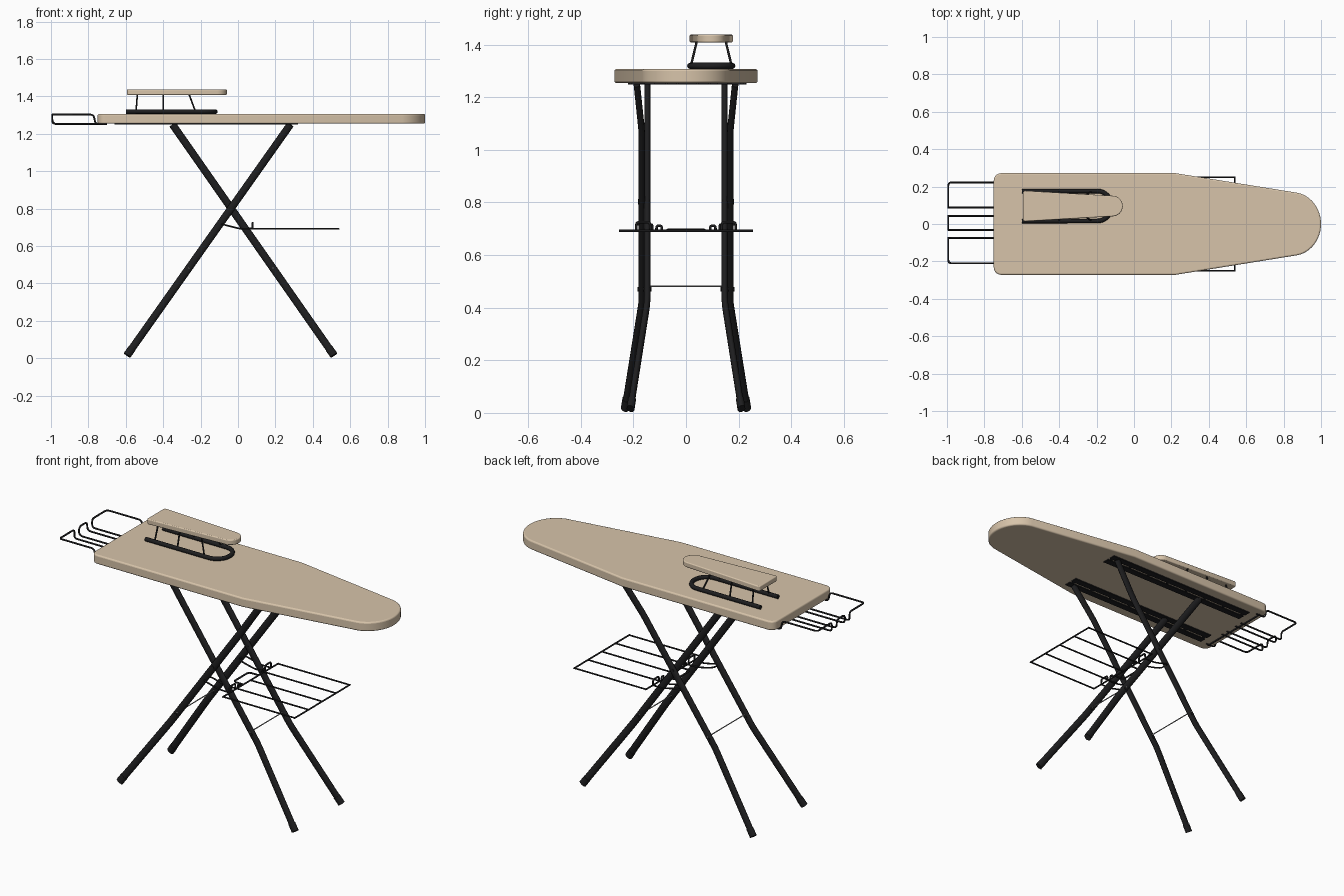
import bpy, bmesh, math
from mathutils import Vector

cube = bpy.data.objects.get("Cube")
if cube:
    bpy.data.objects.remove(cube, do_unlink=True)


def material(name, rgb):
    m = bpy.data.materials.new(name)
    m.use_nodes = True
    m.diffuse_color = (*rgb, 1)
    bsdf = next(n for n in m.node_tree.nodes if n.type == 'BSDF_PRINCIPLED')
    bsdf.inputs["Base Color"].default_value = (*rgb, 1)
    return m


FABRIC = material("beige_fabric", (0.68, 0.55, 0.4))
BLACK = material("black_metal", (0.013, 0.013, 0.014))
GREY = material("grey_steel", (0.3, 0.3, 0.3))


def link(name, mesh, mat):
    ob = bpy.data.objects.new(name, mesh)
    bpy.context.collection.objects.link(ob)
    mesh.materials.clear()
    mesh.materials.append(mat)
    return ob


def rounded(points, r):
    """Replace inner corners of a path with short curves."""
    pts = [Vector(p) for p in points]
    if r == 0:
        return pts
    out = [pts[0]]
    for a, b, c in zip(pts, pts[1:], pts[2:]):
        p = b + (a - b).normalized() * min(r, (a - b).length * 0.48)
        q = b + (c - b).normalized() * min(r, (c - b).length * 0.48)
        for i in range(5):
            t = i / 4
            out.append(p * (1 - t) ** 2 + b * 2 * t * (1 - t) + q * t * t)
    return out + [pts[-1]]


def tube(name, points, radius, mat=BLACK, fillet=0.0, squash=1.0, sides=2):
    """Round bar along a path; squash flattens its section along y."""
    cu = bpy.data.curves.new(name, 'CURVE')
    cu.dimensions = '3D'
    cu.bevel_depth = radius
    cu.bevel_resolution = sides
    cu.use_fill_caps = True
    path = rounded(points, fillet)
    sp = cu.splines.new('POLY')
    sp.points.add(len(path) - 1)
    for p, v in zip(sp.points, path):
        p.co = (v.x, v.y / squash, v.z, 1)
    tmp = bpy.data.objects.new(name, cu)
    bpy.context.collection.objects.link(tmp)
    deps = bpy.context.evaluated_depsgraph_get()
    mesh = bpy.data.meshes.new_from_object(tmp.evaluated_get(deps))
    bpy.data.objects.remove(tmp, do_unlink=True)
    for v in mesh.vertices:
        v.co.y *= squash
    return link(name, mesh, mat)


def arc(cx, cy, rx, ry, start, end, n):
    angles = [math.radians(start + (end - start) * i / n) for i in range(n + 1)]
    return [(cx + rx * math.cos(a), cy + ry * math.sin(a)) for a in angles]


def slab(name, outline, z0, z1, mat, bevel=0.0):
    """Flat panel from a 2D outline with softened rims."""
    bm = bmesh.new()
    face = bm.faces.new([bm.verts.new((x, y, z0)) for x, y in outline])
    top = bmesh.ops.extrude_face_region(bm, geom=[face])
    bmesh.ops.translate(bm, vec=(0, 0, z1 - z0),
                        verts=[v for v in top["geom"] if isinstance(v, bmesh.types.BMVert)])
    bmesh.ops.recalc_face_normals(bm, faces=bm.faces)
    mesh = bpy.data.meshes.new(name)
    bm.to_mesh(mesh)
    bm.free()
    ob = link(name, mesh, mat)
    if bevel:
        mod = ob.modifiers.new("soft_rim", 'BEVEL')
        mod.width, mod.segments = bevel, 3
        mod.limit_method, mod.angle_limit = 'ANGLE', math.radians(50)
        bpy.ops.object.select_all(action='DESELECT')
        ob.select_set(True)
        bpy.context.view_layer.objects.active = ob
        bpy.ops.object.shade_smooth_by_angle(angle=math.radians(40))
    return ob


def box(name, x0, x1, y0, y1, z0, z1, mat=BLACK):
    return slab(name, [(x0, y0), (x1, y0), (x1, y1), (x0, y1)], z0, z1, mat)


# Main board: square rear with round corners, tapered sides, round nose
nose = arc(0.845, 0, 0.155, 0.17, -78, 78, 24)
outline = (arc(-0.71, -0.232, 0.04, 0.04, 180, 270, 6) + [(0.22, -0.272)] + nose
           + [(0.22, 0.272)] + arc(-0.71, 0.232, 0.04, 0.04, 90, 180, 6))
slab("ironing_board", outline, 1.254, 1.307, FABRIC, 0.008)

# Small sleeve board standing on a hoop-shaped foot
SY = 0.096
tip = arc(-0.115, SY, 0.055, 0.055, -85, 85, 14)
rear = arc(-0.582, SY - 0.07, 0.012, 0.012, 180, 270, 3)
rear_back = [(x, 2 * SY - y) for x, y in reversed(rear)]
slab("sleeve_board", rear + tip + rear_back, 1.408, 1.438, FABRIC, 0.005)
hoop = [(-0.6, SY - 0.08)] + arc(-0.195, SY, 0.075, 0.08, -90, 90, 16) + [(-0.6, SY + 0.08)]
tube("sleeve_board_foot", [(x, y, 1.319) for x, y in hoop], 0.012)
for side in (-1, 1):
    for low, high in ((-0.545, -0.538), (-0.4, -0.4), (-0.228, -0.262)):
        tube("sleeve_board_strut", [(low, SY + side * 0.077, 1.321),
                                    (high, SY + side * 0.055, 1.412)], 0.0045)

# Crossed legs: each pair splays towards the feet
LOW, HIGH = 0.02, 1.25


def leg_x(foot, top, z):
    return foot + (top - foot) * (z - LOW) / (HIGH - LOW)


leg_pairs = (("inner", 0.51, -0.35, 0.21, 0.147, 0.146),
             ("outer", -0.59, 0.28, 0.232, 0.168, 0.187))
for label, foot, top, y_foot, y_mid, y_top in leg_pairs:
    for side in (-1, 1):
        stations = ((LOW, y_foot), (0.42, y_mid), (1.07, y_mid), (HIGH, y_top))
        path = [(leg_x(foot, top, z), side * y, z) for z, y in stations]
        tube(label + "_leg", path, 0.02, fillet=0.03, squash=0.62, sides=3)
        a, b = Vector(path[0]), Vector(path[1])
        d = (b - a).normalized()
        tube(label + "_foot_cap", [a - d * 0.005, a + d * 0.04], 0.0215, squash=0.72, sides=3)
        # Clip that holds the brace wire
        x = leg_x(foot, top, 0.47)
        tube(label + "_brace_clip", [(x, side * (y_mid - 0.016), 0.47),
                                     (x, side * (y_mid + 0.016), 0.47)], 0.008)
    x = leg_x(foot, top, 0.482)
    tube(label + "_brace_wire", [(x, -y_mid - 0.012, 0.482), (x, y_mid + 0.012, 0.482)],
         0.003, GREY)

# Pivot pins where the legs cross
for side in (-1, 1):
    tube("pivot_pin", [(-0.038, side * 0.135, 0.803), (-0.038, side * 0.182, 0.803)], 0.01)

# Twin rails under the board, tied together, that the leg tops rest in
for side in (-1, 1):
    for y in (0.139, 0.191):
        box("under_rail", -0.66, 0.32, side * y - 0.019, side * y + 0.019, 1.249, 1.256)
    for i in range(8):
        x = -0.65 + i * 0.135
        box("under_rail_tie", x, x + 0.015, side * 0.165 - 0.03, side * 0.165 + 0.03, 1.25, 1.256)

# Wire rest for the iron at the rear
WIRE = 0.005
RZ0, RZ1 = 1.253, 1.303
for inner, outer in ((0.088, 0.222), (-0.074, -0.21)):
    tube("iron_rest_loop", [(-0.7, inner, RZ0), (-0.993, inner, RZ0), (-0.993, inner, RZ1),
                            (-0.993, outer, RZ1), (-0.772, outer, RZ1),
                            (-0.762, outer, RZ0), (-0.7, outer, RZ0)], WIRE, fillet=0.018)
tube("iron_rest_middle", [(-0.7, 0.043, RZ0), (-0.993, 0.043, RZ0), (-0.993, 0.043, RZ1),
                          (-0.993, -0.032, RZ1), (-0.993, -0.032, RZ0), (-0.7, -0.032, RZ0)],
     WIRE, fillet=0.025)
tube("iron_rest_crossbar", [(-0.72, -0.22, RZ0), (-0.72, 0.23, RZ0)], WIRE)

# Wire laundry shelf
SZ = 0.692
for i in range(5):
    y = -0.25 + i * 0.125
    tube("shelf_wire", [(0.08, y, SZ), (0.538, y, SZ)], 0.0045)
for x in (0.08, 0.538):
    tube("shelf_end_wire", [(x, -0.254, SZ), (x, 0.254, SZ)], 0.0045)

# Shelf hooks beside the legs and the arms that wrap round them
for side in (-1, 1):
    tube("shelf_hook", [(0.078, side * 0.135, SZ), (0.078, side * 0.137, 0.725),
                        (0.078, side * 0.188, 0.725), (0.078, side * 0.19, SZ)],
         WIRE, fillet=0.01)
    tube("shelf_small_loop", [(0.078, side * 0.092, SZ), (0.078, side * 0.092, 0.712),
                              (0.078, side * 0.112, 0.712), (0.078, side * 0.112, SZ)],
         WIRE, fillet=0.012)
    arm = [(0.08, SZ), (0.015, SZ), (-0.04, 0.705), (-0.088, 0.718)]
    inside = [(x, side * 0.128, z) for x, z in arm]
    outside = [(x, side * 0.188, z) for x, z in reversed(arm)]
    tube("shelf_arm", inside + outside, 0.0045, fillet=0.02)
tube("shelf_link", [(0.08, -0.07, 0.695), (0.02, -0.07, 0.695), (0.02, 0.07, 0.695),
                    (0.08, 0.07, 0.695)], WIRE, fillet=0.02)
